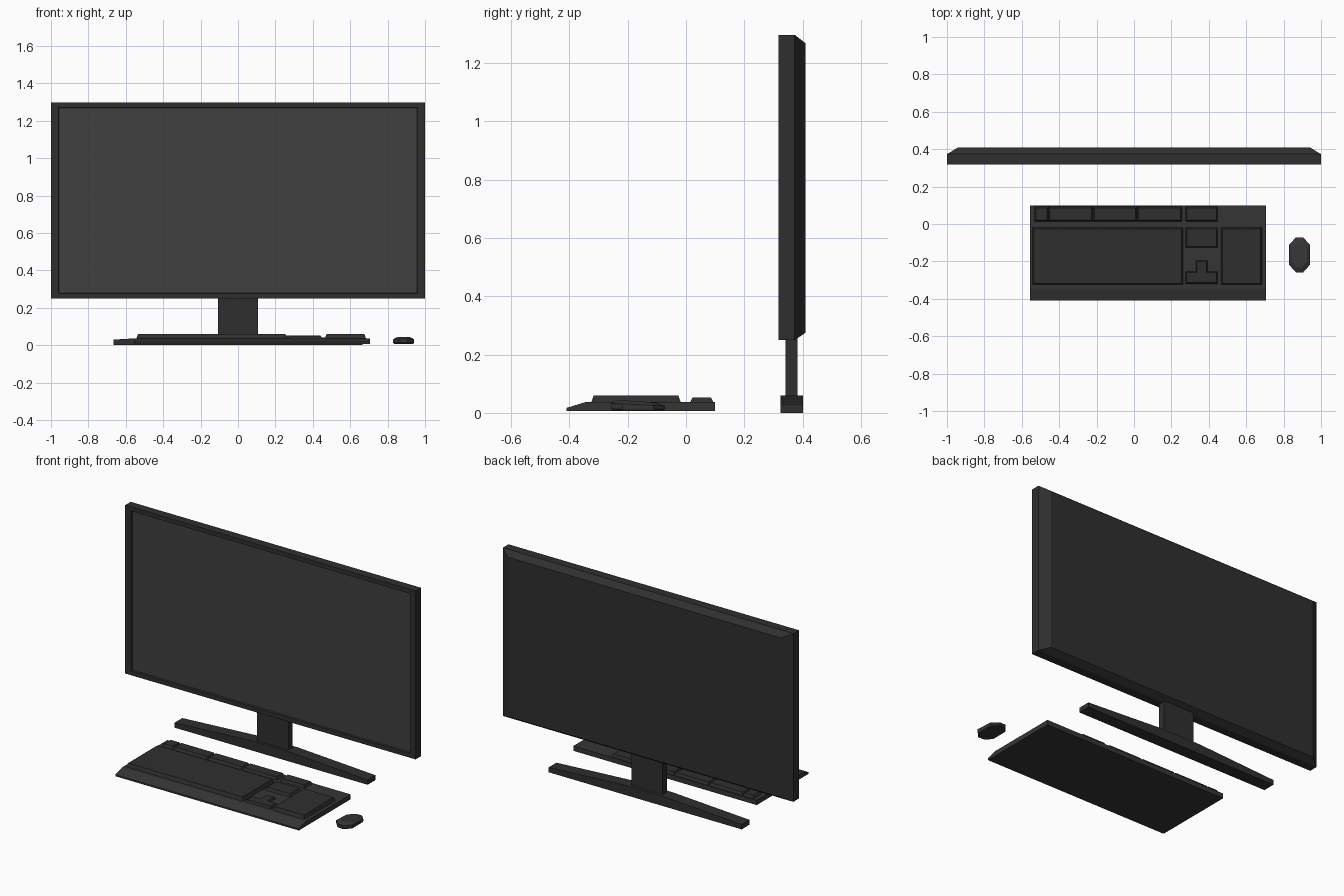
import bpy, bmesh

if "Cube" in bpy.data.objects:
    bpy.data.objects.remove(bpy.data.objects["Cube"])


def material(name, v):
    m = bpy.data.materials.new(name)
    m.diffuse_color = (v, v, v, 1)
    m.use_nodes = True
    m.node_tree.nodes["Principled BSDF"].inputs["Base Color"].default_value = m.diffuse_color
    return m


DARK = material("dark_plastic", 0.028)
SHELL = material("shell_plastic", 0.036)
GLASS = material("screen_glass", 0.05)


def loft(name, rings, mat, cap=(True, True)):
    """Skin a list of equal-length point rings and cap the ends."""
    bm = bmesh.new()
    vs = [[bm.verts.new(p) for p in r] for r in rings]
    n = len(vs[0])
    for a, b in zip(vs, vs[1:]):
        for i in range(n):
            j = (i + 1) % n
            bm.faces.new((a[i], a[j], b[j], b[i]))
    if cap[0]:
        bm.faces.new(vs[0][::-1])
    if cap[1]:
        bm.faces.new(vs[-1])
    bmesh.ops.recalc_face_normals(bm, faces=bm.faces)
    me = bpy.data.meshes.new(name)
    bm.to_mesh(me)
    bm.free()
    ob = bpy.data.objects.new(name, me)
    me.materials.append(mat)
    bpy.context.collection.objects.link(ob)
    return ob


def rect_xz(x, z0, z1, y):
    return [(-x, y, z0), (x, y, z0), (x, y, z1), (-x, y, z1)]


def rect_xy(x0, x1, y0, y1, z):
    return [(x0, y0, z), (x1, y0, z), (x1, y1, z), (x0, y1, z)]


# Monitor: recessed screen, bezel, sides, chamfered back
monitor = loft("monitor", [
    rect_xz(0.957, 0.28, 1.268, 0.327),
    rect_xz(0.96, 0.277, 1.271, 0.318),
    rect_xz(1.0, 0.25, 1.297, 0.318),
    rect_xz(1.0, 0.25, 1.297, 0.373),
    rect_xz(0.94, 0.275, 1.268, 0.41)], DARK)
monitor.data.materials.append(GLASS)
for f in monitor.data.polygons:
    if abs(f.center.y - 0.327) < 1e-4:
        f.material_index = 1

# Stand: neck and long tapered foot
loft("stand_neck", [rect_xy(-0.107, 0.107, 0.342, 0.383, z) for z in (0.05, 0.27)], DARK)
foot = [(-0.665, 0), (0.665, 0), (0.665, 0.03), (0.135, 0.06), (-0.135, 0.06), (-0.665, 0.03)]
loft("stand_foot", [[(x, y, z) for x, z in foot] for y in (0.325, 0.402)], DARK)

# Keyboard case with sloping front edge
case = [(-0.41, 0.007), (0.1, 0.007), (0.1, 0.037), (-0.345, 0.037), (-0.41, 0.017)]
loft("keyboard_case", [[(x, y, z) for y, z in case] for x in (-0.557, 0.706)], SHELL)

# Key blocks with tapered sides
blocks = [
    ("main_keys", -0.543, 0.262, -0.325, -0.018, 0.059),
    ("number_pad", 0.465, 0.684, -0.325, -0.018, 0.059),
    ("edit_keys", 0.276, 0.448, -0.127, -0.018, 0.053),
    ("system_keys", 0.276, 0.448, 0.014, 0.094, 0.053),
    ("escape_key", -0.532, -0.457, 0.014, 0.094, 0.053),
    ("function_keys_1", -0.457, -0.22, 0.014, 0.094, 0.053),
    ("function_keys_2", -0.22, 0.017, 0.014, 0.094, 0.053),
    ("function_keys_3", 0.017, 0.256, 0.014, 0.094, 0.053)]
t = 0.008
for name, x0, x1, y0, y1, z in blocks:
    loft(name, [rect_xy(x0, x1, y0, y1, 0.036),
                rect_xy(x0 + t, x1 - t, y0 + t, y1 - t, z)], DARK)


# Arrow keys as an upside-down T
def tee(i, z):
    half = [(0.086 - i, -0.32 + i), (0.086 - i, -0.254 - i), (0.031 - i, -0.254 - i), (0.031 - i, -0.194 - i)]
    pts = half + [(-x, y) for x, y in half[::-1]]
    return [(0.362 + x, y, z) for x, y in pts]


loft("arrow_keys", [tee(0, 0.036), tee(0.006, 0.05)], DARK)


# Mouse: eight-sided, higher towards the front
def mouse_ring(s, zf, zb):
    half = [(0.02, -0.093), (0.056, -0.053), (0.056, 0.053), (0.02, 0.093)]
    pts = half + [(-x, y) for x, y in half[::-1]]
    return [(0.885 + x * s, -0.165 + y * s, zf + (zb - zf) * (y + 0.093) / 0.186) for x, y in pts]


loft("mouse", [mouse_ring(0.92, 0.007, 0.007), mouse_ring(1, 0.014, 0.014),
               mouse_ring(1, 0.033, 0.024), mouse_ring(0.7, 0.044, 0.035)], SHELL)
